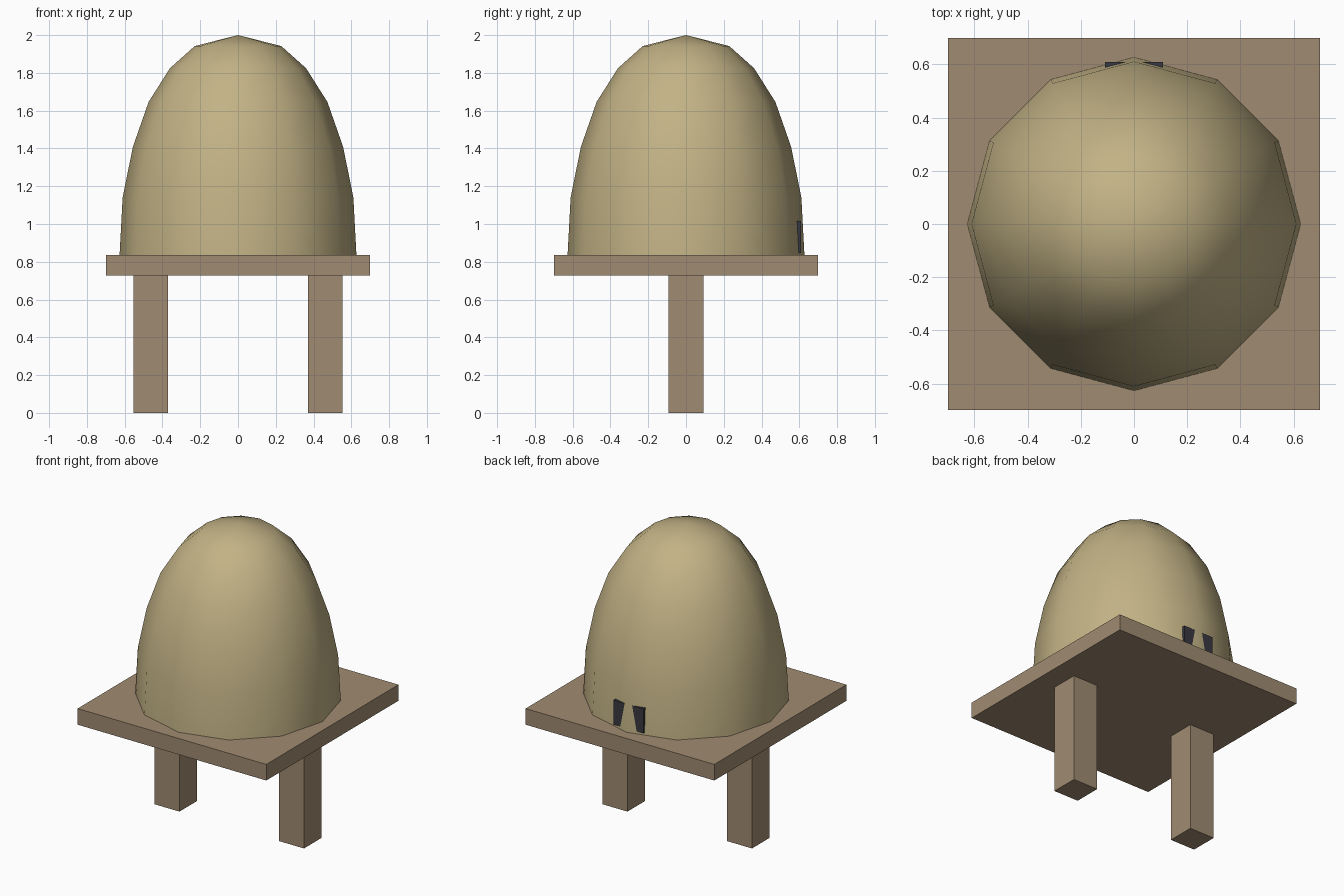
import bpy
import bmesh
import math

cube = bpy.data.objects.get("Cube")
if cube:
    bpy.data.objects.remove(cube, do_unlink=True)


def linear(c):
    c /= 255
    return c / 12.92 if c <= 0.04045 else ((c + 0.055) / 1.055) ** 2.4


def material(name, *rgb):
    mat = bpy.data.materials.new(name)
    mat.use_nodes = True
    colour = [linear(c) for c in rgb] + [1]
    mat.diffuse_color = colour
    mat.node_tree.nodes["Principled BSDF"].inputs["Base Color"].default_value = colour
    return mat


def add_object(name, bm, mat):
    bmesh.ops.recalc_face_normals(bm, faces=bm.faces)
    mesh = bpy.data.meshes.new(name)
    bm.to_mesh(mesh)
    bm.free()
    mesh.materials.append(mat)
    obj = bpy.data.objects.new(name, mesh)
    bpy.context.collection.objects.link(obj)
    return obj


def box(name, low, high, mat):
    bm = bmesh.new()
    bmesh.ops.create_cube(bm, size=1)
    for v in bm.verts:
        v.co = [(a + b) / 2 + (b - a) * c for a, b, c in zip(low, high, v.co)]
    return add_object(name, bm, mat)


def dome(name, profile, sides, mat):
    bm = bmesh.new()
    rings = []
    for r, z in profile:
        angles = [math.tau * i / sides for i in range(sides)]
        rings.append([bm.verts.new((r * math.cos(a), r * math.sin(a), z)) for a in angles])
    tip = bm.verts.new((0, 0, 2))
    for i in range(sides):
        j = (i + 1) % sides
        for low, high in zip(rings, rings[1:]):
            bm.faces.new((low[i], low[j], high[j], high[i]))
        bm.faces.new((rings[-1][i], rings[-1][j], tip))
    bm.faces.new(rings[0][::-1])
    return add_object(name, bm, mat)


straw = material("straw", 194, 178, 133)
wood = material("wood", 160, 139, 113)
dark = material("dark opening", 56, 56, 65)

# Stand: two square legs under a square board
for side, x in (("right", -0.462), ("left", 0.462)):
    box(side + "_leg", (x - 0.092, -0.092, 0), (x + 0.092, 0.092, 0.727), wood)
box("base_board", (-0.7, -0.7, 0.727), (0.7, 0.7, 0.835), wood)

# Rounded twelve-sided hive
hive = dome("hive_dome", [(0.627, 0.835), (0.611, 1.138), (0.557, 1.407), (0.473, 1.647),
                          (0.36, 1.825), (0.229, 1.942)], 12, straw)
bpy.context.view_layer.objects.active = hive
hive.select_set(True)
bpy.ops.object.shade_smooth_by_angle(angle=math.radians(60))

# Entrance slab, split by the ridge of the dome at the back
box("entrance", (-0.11, 0.56, 0.85), (0.11, 0.61, 1.015), dark)
